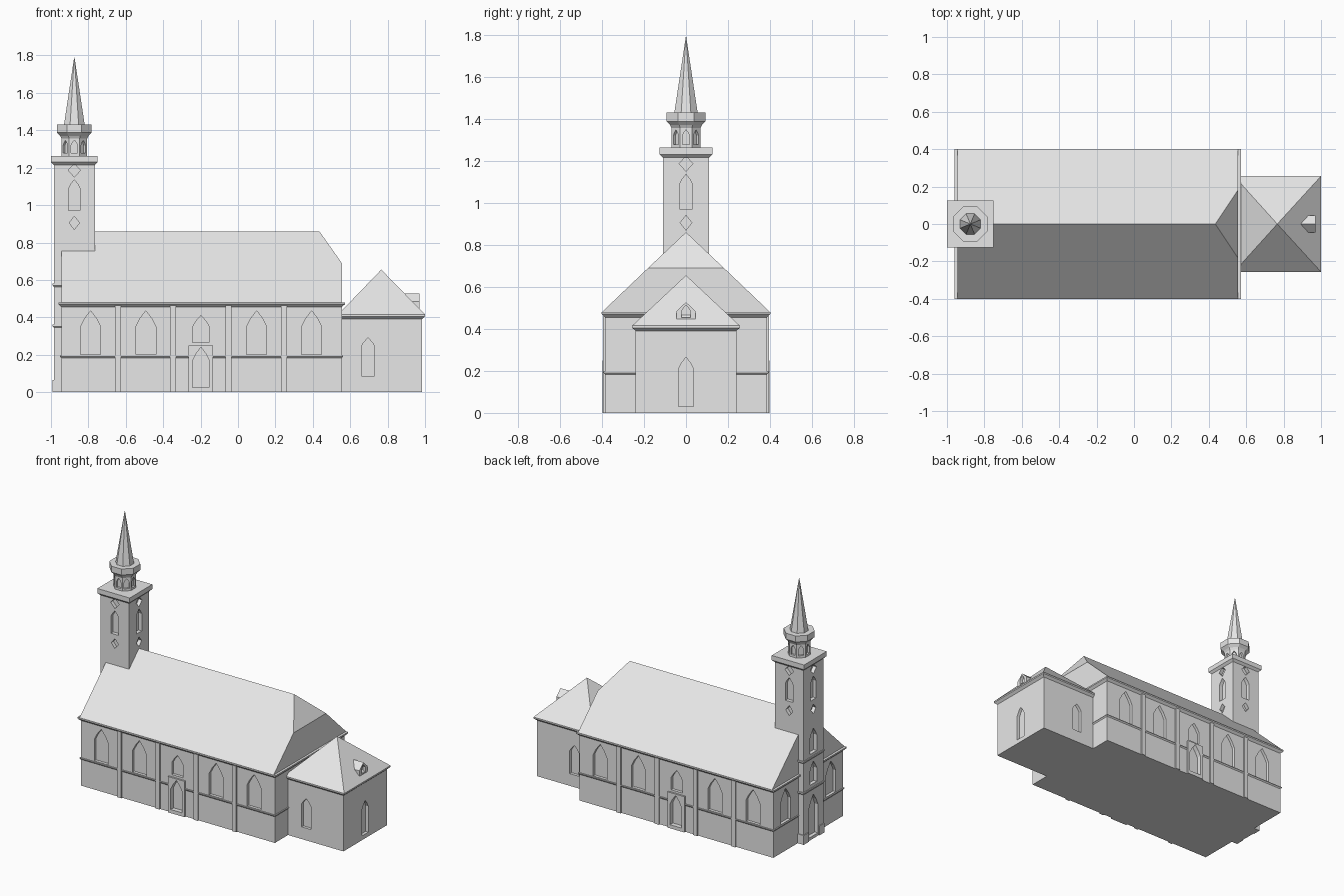
import bpy, bmesh, math
from mathutils import Vector

if "Cube" in bpy.data.objects:
    bpy.data.objects.remove(bpy.data.objects["Cube"])

stone = bpy.data.materials.new("light_grey")
stone.diffuse_color = (0.8, 0.8, 0.8, 1)
stone.use_nodes = True
stone.node_tree.nodes["Principled BSDF"].inputs["Base Color"].default_value = stone.diffuse_color


def finish(name, bm):
    bmesh.ops.recalc_face_normals(bm, faces=bm.faces[:])
    me = bpy.data.meshes.new(name)
    bm.to_mesh(me)
    bm.free()
    me.materials.append(stone)
    ob = bpy.data.objects.new(name, me)
    bpy.context.collection.objects.link(ob)
    return ob


def loft(name, rings):
    """Skin a stack of point rings and cap both ends."""
    bm = bmesh.new()
    vr = [[bm.verts.new(p) for p in r] for r in rings]
    n = len(vr[0])
    for a, b in zip(vr, vr[1:]):
        for i in range(n):
            j = (i + 1) % n
            bm.faces.new((a[i], a[j], b[j], b[i]))
    bm.faces.new(vr[0])
    bm.faces.new(vr[-1])
    bmesh.ops.remove_doubles(bm, verts=bm.verts[:], dist=1e-5)
    return finish(name, bm)


def rect(x0, x1, hy, z, cy=0):
    return [(x0, cy - hy, z), (x1, cy - hy, z), (x1, cy + hy, z), (x0, cy + hy, z)]


def octagon(cx, apothem, z):
    r = apothem / math.cos(math.pi / 8)
    return [(cx + r * math.cos(a), r * math.sin(a), z)
            for a in (math.pi / 8 + i * math.pi / 4 for i in range(8))]


def box(name, x0, x1, hy, z0, z1, cy=0):
    return loft(name, [rect(x0, x1, hy, z0, cy), rect(x0, x1, hy, z1, cy)])


def band(name, x0, x1, hy, out, z0, z1, z2):
    """Moulding flaring outward from z0 to z1, then upright to z2."""
    big = (x0 - out, x1 + out, hy + out)
    return loft(name, [rect(x0, x1, hy, z0), rect(*big, z1), rect(*big, z2)])


def arch(w, z0, zs, z1):
    """Pointed opening outline: width, sill, shoulder, tip."""
    h = w / 2
    return [(-h, z0), (h, z0), (h, zs), (h * 0.6, zs + (z1 - zs) * 0.5),
            (0, z1), (-h * 0.6, zs + (z1 - zs) * 0.5), (-h, zs)]


def diamond(w, z0, z1):
    m = (z0 + z1) / 2
    return [(0, z0), (w / 2, m), (0, z1), (-w / 2, m)]


def cut(objs, openings):
    """Recess openings (outline, wall point, facing angle, depth) into objects."""
    bm = bmesh.new()
    for pts, (x, y), ang, depth in openings:
        n = Vector((math.cos(ang), math.sin(ang), 0))
        u = Vector((-n.y, n.x, 0))
        rings = [[bm.verts.new(Vector((x, y, z)) + u * s + n * d) for s, z in pts]
                 for d in (-depth, 0.02)]
        k = len(pts)
        for i in range(k):
            j = (i + 1) % k
            bm.faces.new((rings[0][i], rings[0][j], rings[1][j], rings[1][i]))
        bm.faces.new(rings[0])
        bm.faces.new(rings[1])
    cutter = finish("cutter", bm)
    cutter.hide_render = True
    for ob in objs:
        m = ob.modifiers.new("openings", 'BOOLEAN')
        m.operation = 'DIFFERENCE'
        m.solver = 'EXACT'
        m.object = cutter
    bpy.context.view_layer.update()
    dg = bpy.context.evaluated_depsgraph_get()
    for ob in objs:
        me = bpy.data.meshes.new_from_object(ob.evaluated_get(dg))
        ob.modifiers.clear()
        ob.data = me
    bpy.data.objects.remove(cutter)


E, N, W, S = 0, math.pi / 2, math.pi, -math.pi / 2
NX0, NX1, NY = -0.945, 0.555, 0.385

# nave walls, string course, door surrounds
nave = box("nave_walls", NX0, NX1, NY, 0, 0.47)
course = band("nave_string_course", NX0, NX1, NY, 0.007, 0.183, 0.191, 0.196)
surrounds = [box("door_surround", -0.265, -0.135, 0.01, 0, 0.25, s * 0.387) for s in (-1, 1)]
tall = arch(0.107, 0.2, 0.35, 0.435)
holes = []
for s, ang in ((-1, S), (1, N)):
    for x in (-0.788, -0.493, 0.1, 0.394):
        holes.append((tall, (x, s * NY), ang, 0.02))
    holes.append((arch(0.088, 0.265, 0.35, 0.41), (-0.198, s * NY), ang, 0.02))
    holes.append((arch(0.088, 0.025, 0.17, 0.24), (-0.198, s * NY), ang, 0.02))
    holes.append((tall, (NX0, s * 0.25), W, 0.02))
cut([nave, course] + surrounds, holes)

# pilasters between the bays
for s in (-1, 1):
    for x in (-0.642, -0.347, -0.05, 0.246):
        box("pilaster", x - 0.016, x + 0.016, 0.01, 0, 0.462, s * 0.385)

# nave cornice and roof with a clipped east gable
band("nave_cornice", NX0, NX1, NY, 0.016, 0.455, 0.47, 0.48)
bm = bmesh.new()
P = [bm.verts.new(p) for p in (
    (NX0, -0.4, 0.48), (NX1, -0.4, 0.48), (NX1, -0.18, 0.69), (0.435, 0, 0.86),
    (NX1, 0.18, 0.69), (NX1, 0.4, 0.48), (NX0, 0.4, 0.48), (NX0, 0, 0.86))]
for f in ((0, 1, 2, 3, 7), (7, 3, 4, 5, 6), (2, 4, 3), (1, 5, 4, 2), (0, 7, 6), (0, 6, 5, 1)):
    bm.faces.new([P[i] for i in f])
finish("nave_roof", bm)

# tower shaft with openings on all four sides
TX, TH = -0.875, 0.11
tower = box("tower", TX - TH, TX + TH, TH, 0, 1.24)
holes = []
for ang in (E, N, W, S):
    at = (TX + TH * round(math.cos(ang)), TH * round(math.sin(ang)))
    for pts in (diamond(0.055, 0.87, 0.94), arch(0.06, 0.97, 1.09, 1.135),
                diamond(0.065, 1.15, 1.222)):
        holes.append((pts, at, ang, 0.025))
for pts in (arch(0.1, 0.02, 0.22, 0.31), arch(0.075, 0.385, 0.48, 0.54),
            arch(0.075, 0.6, 0.71, 0.77)):
    holes.append((pts, (TX - TH, 0), W, 0.025))
cut([tower], holes)

# tower mouldings
for z in (0.345, 0.563):
    band("tower_string_course", TX - TH, TX + TH, TH, 0.006, z, z + 0.007, z + 0.017)
for s in (-1, 1):
    box("tower_plinth", TX - TH - 0.006, TX, 0.029, 0, 0.065, s * 0.087)
band("tower_cornice", TX - TH, TX + TH, TH, 0.015, 1.215, 1.23, 1.263)

# octagonal lantern, collar and spire
lantern = loft("lantern", [octagon(TX, 0.068, 1.255), octagon(TX, 0.068, 1.365)])
holes = []
for i in range(8):
    a = i * math.pi / 4
    holes.append((arch(0.034, 1.278, 1.32, 1.347),
                  (TX + 0.068 * math.cos(a), 0.068 * math.sin(a)), a, 0.014))
cut([lantern], holes)
loft("lantern_collar", [octagon(TX, 0.068, 1.355), octagon(TX, 0.076, 1.37),
                        octagon(TX, 0.093, 1.388), octagon(TX, 0.093, 1.43)])
loft("spire", [octagon(TX, 0.056, 1.425), octagon(TX, 0.001, 1.79)])

# east annex
annex = box("annex_walls", 0.54, 0.983, 0.24, 0, 0.41)
side = arch(0.072, 0.085, 0.245, 0.29)
cut([annex], [(side, (0.695, -0.24), S, 0.02), (side, (0.695, 0.24), N, 0.02),
              (arch(0.07, 0.03, 0.21, 0.265), (0.983, 0), E, 0.02)])
loft("annex_roof", [rect(0.54, 0.983, 0.24, 0.39), rect(0.535, 1.0, 0.256, 0.405),
                    rect(0.535, 1.0, 0.256, 0.415), rect(0.766, 0.766, 0, 0.655)])

# dormer with a recessed opening
house = [(-0.045, 0.42), (0.045, 0.42), (0.045, 0.485), (0, 0.527), (-0.045, 0.485)]
dormer = loft("dormer", [[(x, y, z) for y, z in house] for x in (0.85, 0.97)])
cut([dormer], [(arch(0.042, 0.453, 0.485, 0.512), (0.97, 0), E, 0.02)])
